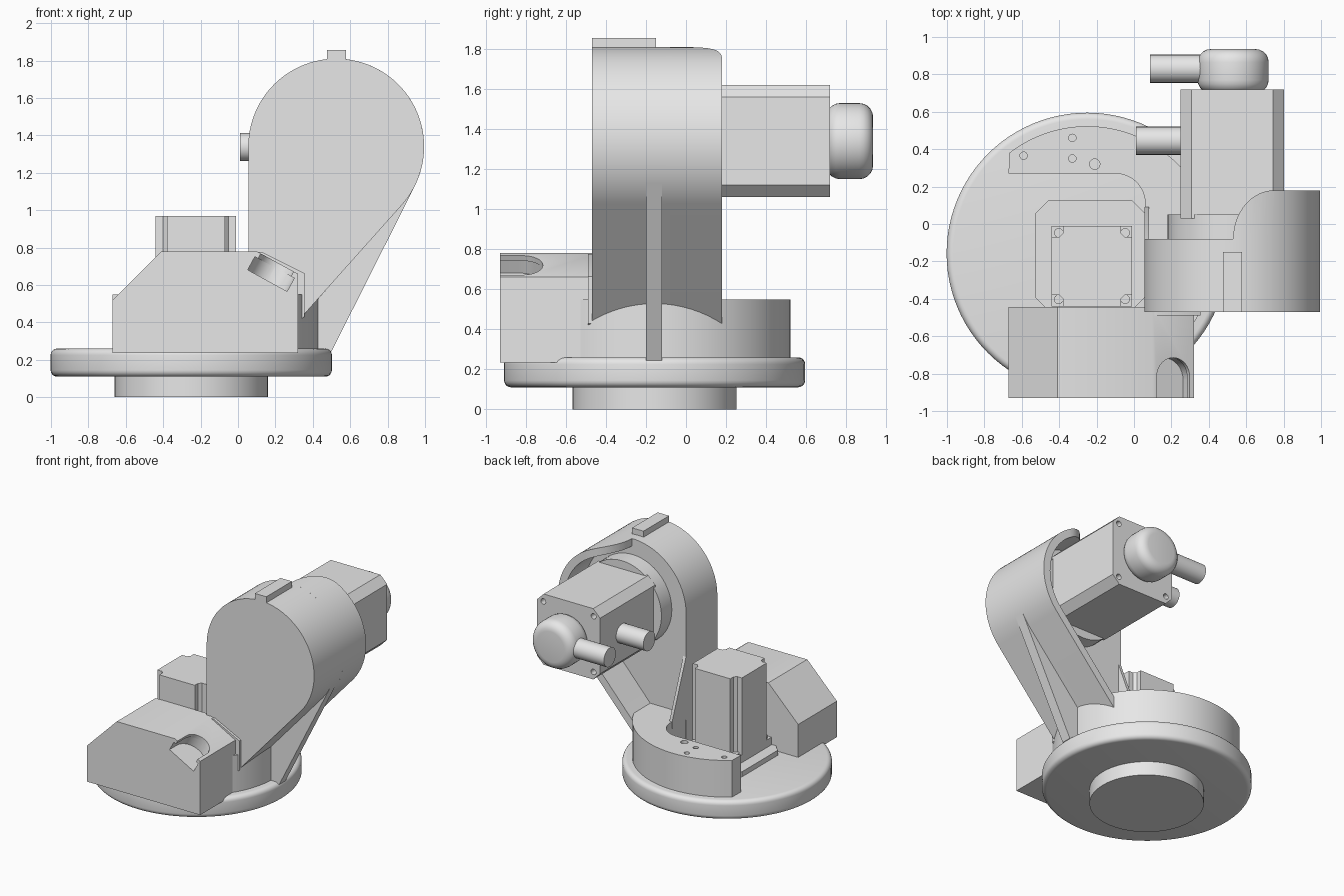
import bpy, bmesh
from math import sin, cos, radians, pi
from mathutils import Matrix, Vector

cube = bpy.data.objects.get("Cube")
if cube:
    bpy.data.objects.remove(cube, do_unlink=True)

grey = bpy.data.materials.new("light_grey")
grey.use_nodes = True
grey.diffuse_color = (0.8, 0.8, 0.8, 1)
grey.node_tree.nodes["Principled BSDF"].inputs["Base Color"].default_value = (0.8, 0.8, 0.8, 1)


def arc(cx, cy, rx, start, end, n=24, ry=None):
    """Points on an arc, angles in degrees."""
    ry = rx if ry is None else ry
    angles = [radians(start + (end - start) * i / n) for i in range(n + 1)]
    return [(cx + rx * cos(a), cy + ry * sin(a)) for a in angles]


def prism(name, pts, lo, hi, axis="z", matrix=None):
    """Extrude a closed outline along an axis."""
    def place(p, h):
        return {"z": (p[0], p[1], h), "y": (p[0], h, p[1]), "x": (h, p[0], p[1])}[axis]
    bm = bmesh.new()
    a = [bm.verts.new(place(p, lo)) for p in pts]
    b = [bm.verts.new(place(p, hi)) for p in pts]
    bm.faces.new(a)
    bm.faces.new(b)
    for i in range(len(pts)):
        j = (i + 1) % len(pts)
        bm.faces.new((a[i], a[j], b[j], b[i]))
    bmesh.ops.recalc_face_normals(bm, faces=bm.faces)
    if matrix:
        bm.transform(matrix)
    mesh = bpy.data.meshes.new(name)
    bm.to_mesh(mesh)
    bm.free()
    obj = bpy.data.objects.new(name, mesh)
    mesh.materials.append(grey)
    bpy.context.collection.objects.link(obj)
    return obj


def disc(name, cx, cy, r, lo, hi, axis="z", n=64):
    return prism(name, arc(cx, cy, r, 0, 360, n)[:-1], lo, hi, axis)


def box(name, x0, x1, y0, y1, z0, z1):
    return prism(name, [(x0, y0), (x1, y0), (x1, y1), (x0, y1)], z0, z1)


def chamfered(x0, x1, y0, y1, c):
    return [(x0 + c, y0), (x1 - c, y0), (x1, y0 + c), (x1, y1 - c),
            (x1 - c, y1), (x0 + c, y1), (x0, y1 - c), (x0, y0 + c)]


def apply(obj, mod):
    bpy.ops.object.select_all(action="DESELECT")
    bpy.context.view_layer.objects.active = obj
    obj.select_set(True)
    bpy.ops.object.modifier_apply(modifier=mod.name)


def cut(obj, cutter):
    mod = obj.modifiers.new("cut", "BOOLEAN")
    mod.operation, mod.solver, mod.object = "DIFFERENCE", "EXACT", cutter
    apply(obj, mod)
    bpy.data.objects.remove(cutter, do_unlink=True)


def round_edges(obj, width):
    mod = obj.modifiers.new("round", "BEVEL")
    mod.width, mod.segments, mod.angle_limit = width, 5, radians(50)
    apply(obj, mod)


# Turntable
BX, BY = -0.25, -0.157
disc("base_foot", BX, BY, 0.41, 0, 0.12)
table = disc("turntable", BX, BY, 0.752, 0.11, 0.26, n=96)
round_edges(table, 0.035)

# Curved housing standing on the turntable
outline = arc(BX, BY, 0.68, 128, -35, 48)
outline += [(0.06, -0.5)] + arc(-0.1, 0.11, 0.16, 0, 90, 12) + [(-0.67, 0.27)]
housing = prism("curved_housing", outline, 0.25, 0.55)
for x, y, r in [(-0.59, 0.365, 0.02), (-0.33, 0.46, 0.02), (-0.33, 0.35, 0.02), (-0.21, 0.32, 0.028)]:
    cut(housing, disc("hole_cutter", x, y, r, 0.48, 0.6, n=16))

# Front cover with a sloped shoulder and a slot
profile = [(-0.67, 0.235), (0.32, 0.235), (0.32, 0.66), (0.1, 0.78), (-0.41, 0.78), (-0.67, 0.52)]
cover = prism("front_cover", profile, -0.93, -0.445, "y")
u, v = Vector((0.878, 0, -0.479)), Vector((0, 1, 0))
frame = Matrix((u, v, u.cross(v))).transposed().to_4x4()
frame.translation = (0.21, 0, 0.72)
for r, lo, hi in [(0.1, -0.06, 0.1), (0.12, -0.11, -0.03)]:
    slot = [(r, -1.1)] + arc(0, -0.715 - r, r, 0, 180, 16) + [(-r, -1.1)]
    cut(cover, prism("slot_cutter", slot, lo, hi, "z", frame))
prism("cover_flare", [(0.1, 0.25), (0.355, 0.43), (0.355, 0.663), (0.13, 0.775), (0.07, 0.775)],
      -0.49, -0.46, "y")

# Lower motor on its mounting plate
prism("motor_plate", chamfered(-0.53, 0.06, -0.46, 0.125, 0.07), 0.25, 0.3)
MX, MY, H, N = -0.225, -0.225, 0.215, 0.06
flange = box("lower_motor_flange", MX - H, MX + H, MY - H, MY + H, 0.28, 0.36)
cross = []
for k in range(4):
    turn = Matrix.Rotation(k * pi / 2, 2)
    for p in [(H, N - H), (H, H - N), (H - 0.04, H - N), (H - N, H - 0.04)]:
        q = turn @ Vector(p)
        cross.append((MX + q.x, MY + q.y))
prism("lower_motor", cross, 0.34, 0.97)
for sx in (-1, 1):
    for sy in (-1, 1):
        disc("flange_screw", MX + sx * 0.178, MY + sy * 0.178, 0.025, 0.35, 0.375, n=16)

# Arm: teardrop body, hood along its right edge, ribs and key
AX, AZ, R = 0.525, 1.34, 0.47
body = [(0.055, 0.26)] + arc(AX, AZ, R, 180, -41.8, 64) + [(0.36, 0.45), (0.2, 0.26)]
prism("arm_body", body, -0.47, -0.08, "y")
T = 0.06
hood_outline = arc(AX, AZ, R, 92, -41.8, 48) + [(0.36, 0.45), (0.28, 0.36), (0.19, 0.36), (0.315, 0.49)]
hood_outline += arc(AX, AZ, R - T, -41.8, 92, 48)
hood = prism("arm_hood", hood_outline, -0.1, 0.18, "y")
sweep = arc(0.75, -0.08, 0.22, 180, 90, 16, 0.26)
cut(hood, prism("hood_cutter", [(0.4, 0.3), (0.4, -0.08)] + sweep + [(0.75, 0.3)], 1.5, 2))
prism("arm_outer_rib", [(0.945, 1.128), (0.5, 0.245), (0.38, 0.245), (0.38, 0.47), (0.86, 1.02)],
      -0.2, -0.12, "y")
prism("arm_inner_rib", [(-0.09, 0.5), (0.09, 0.5), (0.09, 0.56), (-0.08, 1.0), (-0.09, 1.0)],
      0.056, 0.08, "x")
box("arm_top_key", 0.477, 0.577, -0.47, -0.15, 1.78, 1.855)

# Upper motor with boss, end cap and cable sleeves
disc("motor_boss", AX, AZ, 0.345, -0.1, 0.05, "y")
motor = prism("upper_motor", chamfered(AX - 0.277, AX + 0.277, AZ - 0.28, AZ + 0.28, 0.06),
              0.03, 0.72, "y")
for sx in (-1, 1):
    for sz in (-1, 1):
        cut(motor, disc("screw_cutter", AX + sx * 0.22, AZ + sz * 0.22, 0.022, 0.67, 0.8, "y", 16))
cap = disc("motor_end_cap", AX + 0.005, AZ, 0.19, 0.7, 0.935, "y", 48)
round_edges(cap, 0.07)
disc("lower_cable_sleeve", 0.445, AZ - 0.003, 0.075, 0.01, 0.3, "x", 32)
disc("upper_cable_sleeve", 0.83, AZ - 0.003, 0.075, 0.085, 0.4, "x", 32)

# Smooth the round surfaces, keep hard edges
bpy.ops.object.select_all(action="DESELECT")
for obj in bpy.context.collection.objects:
    if obj.type == "MESH":
        obj.select_set(True)
        bpy.context.view_layer.objects.active = obj
bpy.ops.object.shade_smooth_by_angle(angle=radians(30))
